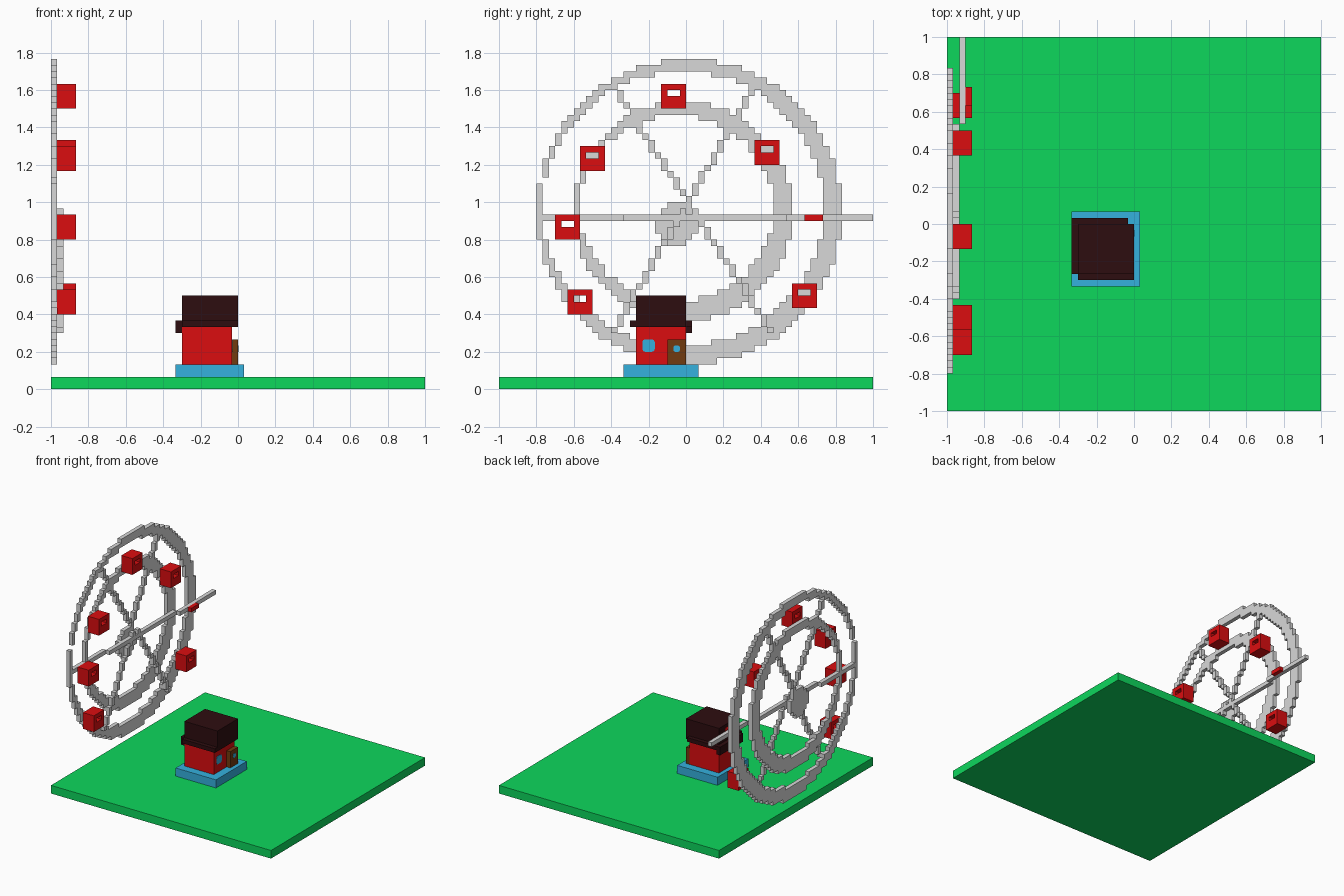
import bpy, bmesh
from mathutils import Vector, Matrix

cube = bpy.data.objects.get("Cube")
if cube:
    bpy.data.objects.remove(cube, do_unlink=True)

U = 1 / 30  # size of one block; grid runs 0..60 in x and y


def material(name, rgb):
    m = bpy.data.materials.new(name)
    m.use_nodes = True
    m.diffuse_color = (*rgb, 1)
    m.roughness = 1
    m.specular_intensity = 0
    bsdf = m.node_tree.nodes["Principled BSDF"]
    bsdf.inputs["Base Color"].default_value = (*rgb, 1)
    bsdf.inputs["Roughness"].default_value = 1
    bsdf.inputs["Specular IOR Level"].default_value = 0
    return m


GREEN = material("grass green", (0.004, 0.68, 0.108))
RED = material("bright red", (0.71, 0.004, 0.005))
GREY = material("light grey", (0.69, 0.69, 0.69))
BLUE = material("sky blue", (0.035, 0.44, 0.73))
BROWN = material("door brown", (0.165, 0.044, 0.005))
DARK = material("dark roof", (0.027, 0.004, 0.005))


def finish(name, bm, mat):
    bmesh.ops.transform(bm, matrix=Matrix.Translation((-1, -1, 0)) @ Matrix.Scale(U, 4), verts=bm.verts)
    mesh = bpy.data.meshes.new(name)
    bm.to_mesh(mesh)
    bm.free()
    mesh.materials.append(mat)
    obj = bpy.data.objects.new(name, mesh)
    bpy.context.collection.objects.link(obj)
    return obj


def boxes(name, mat, *spans, corner=0):
    """Boxes given as (x0, x1, y0, y1, z0, z1) in block units; corner cuts the edges along x."""
    bm = bmesh.new()
    for x0, x1, y0, y1, z0, z1 in spans:
        m = Matrix.Translation(((x0 + x1) / 2, (y0 + y1) / 2, (z0 + z1) / 2)) \
            @ Matrix.Diagonal((x1 - x0, y1 - y0, z1 - z0, 1))
        bmesh.ops.create_cube(bm, size=1, matrix=m)
    if corner:
        along_x = [e for e in bm.edges if abs(e.verts[0].co.x - e.verts[1].co.x) > 0.01]
        bmesh.ops.bevel(bm, geom=along_x, offset=corner, segments=2, profile=0.5, affect='EDGES')
    return finish(name, bm, mat)


def blocks(name, mat, cells):
    """Outer skin of a set of unit blocks, with flat areas merged."""
    bm = bmesh.new()
    for c in sorted(cells):
        for axis in range(3):
            for side in (0, 1):
                n = list(c)
                n[axis] += 2 * side - 1
                if tuple(n) in cells:
                    continue
                u, v = Vector((0, 0, 0)), Vector((0, 0, 0))
                u[(axis + 1) % 3] = v[(axis + 2) % 3] = 1
                p = Vector(c)
                p[axis] += side
                quad = [p, p + u, p + u + v, p + v]
                bm.faces.new([bm.verts.new(q) for q in (quad if side else quad[::-1])])
    bmesh.ops.remove_doubles(bm, verts=bm.verts, dist=0.001)
    bmesh.ops.dissolve_limit(bm, angle_limit=0.01, verts=bm.verts, edges=bm.edges)
    return finish(name, bm, mat)


def disc(cy, cz, ry, rz):
    return {(0, y, z) for y in range(60) for z in range(60)
            if ((y + .5 - cy) / ry) ** 2 + ((z + .5 - cz) / rz) ** 2 <= 1}


def line(a, b):
    n = max(abs(q - p) for p, q in zip(a, b))
    return {tuple(round(p + (q - p) * i / n) for p, q in zip(a, b)) for i in range(n + 1)}


# Ground
boxes("ground", GREEN, (0, 60, 0, 60, 0, 2))

# Wheel: rims thicker on one side, skewed spokes and axle bar
wheel = [
    ("outer_rim", disc(30.5, 28.5, 24.5, 24.5) - disc(29.5, 29, 22.5, 22)),
    ("inner_rim", disc(29.5, 28.5, 17.5, 17.5) - disc(28.5, 29, 15.5, 15)),
    ("hub", disc(28.5, 26.5, 3.5, 3.5)),
    ("cross_bar", line((0, 6, 27), (2, 59, 27))),
    ("spoke_a", line((0, 18, 48), (1, 43, 9))),
    ("spoke_b", line((0, 41, 49), (1, 18, 9))),
]
taken = set()
for name, cells in wheel:
    blocks(name, GREY, cells - taken)
    taken |= cells

# Cabins with a window slot right through
for i, (y0, z0) in enumerate([(26, 45), (41, 36), (13, 35), (9, 24), (11, 12), (47, 13)]):
    cells = {(x, y0 + y, z0 + z) for x in (1, 2, 3) for y in range(4) for z in range(4)
             if not (z == 2 and y in (1, 2))}
    blocks(f"cabin_{i + 1}", RED, cells - taken)
boxes("cabin_rail", RED, (3, 4, 49, 52, 27, 28))

# House
boxes("house_plinth", BLUE, (20, 31, 20, 32, 2, 4))
boxes("house_walls", RED, (21, 29, 22, 30, 4, 10))
boxes("house_door", BROWN, (29, 30, 27, 30, 4, 8))
boxes("house_window", BLUE, (29, 29.1, 23, 25, 6, 8), corner=0.45)
boxes("door_window", BLUE, (30, 30.1, 28, 29, 6, 7), corner=0.25)

# Roof block with end panel and eaves
boxes("roof", DARK, (21, 29, 22, 30, 10, 15), (29, 30, 22, 30, 10, 15))
boxes("roof_eaves", DARK,
      (20, 21, 22, 31, 9, 11), (21, 30, 21, 22, 10, 11), (21, 29, 30, 31, 10, 11))
